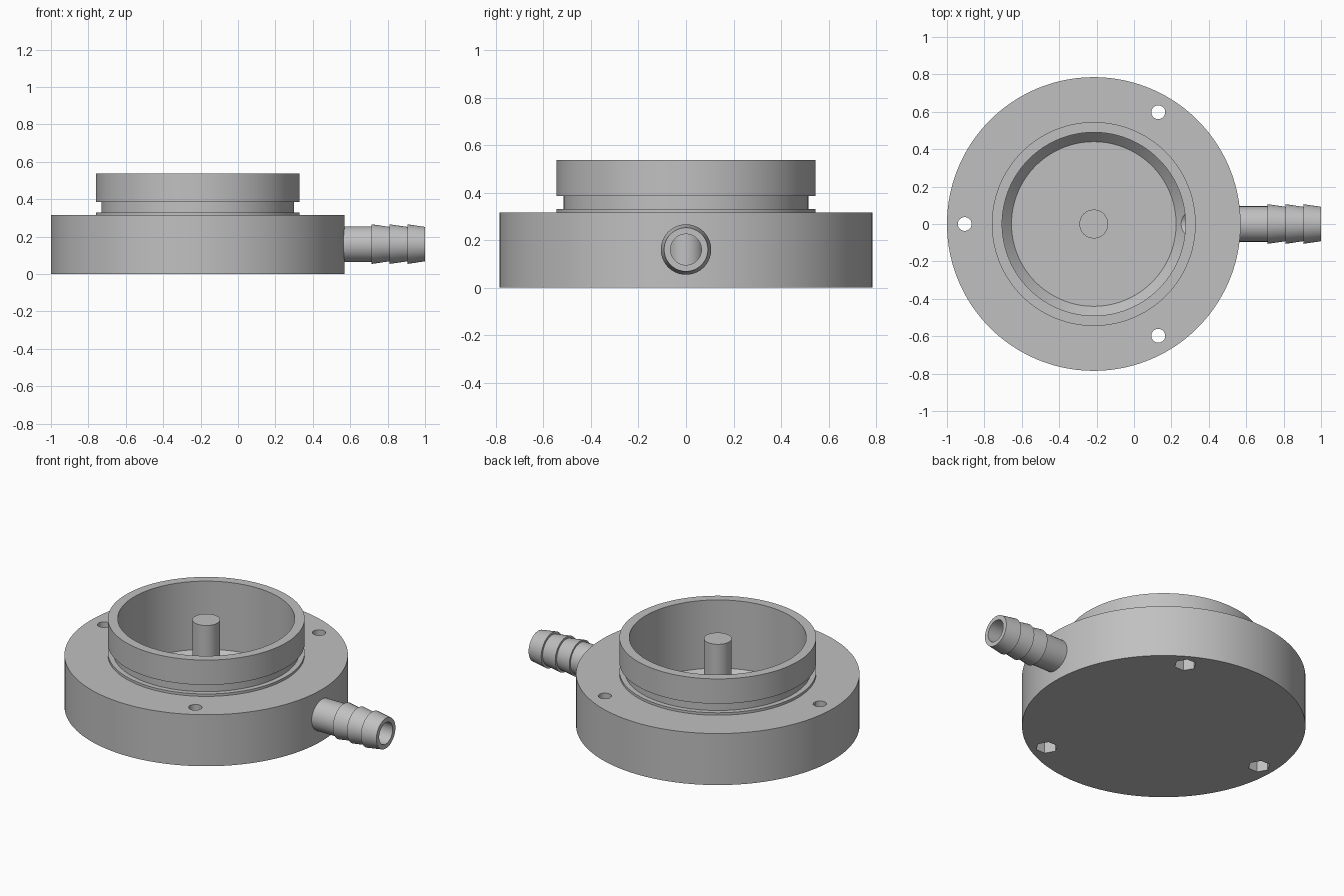
import bpy
import bmesh
from math import cos, sin, pi, radians
from mathutils import Matrix

if "Cube" in bpy.data.objects:
    bpy.data.objects.remove(bpy.data.objects["Cube"], do_unlink=True)

CX = -0.215          # axis of the round body
BORE_Z = 0.16        # height of the hose connector axis

grey = bpy.data.materials.new("plain grey")
grey.use_nodes = True
colour = (0.53, 0.53, 0.53, 1)
grey.diffuse_color = colour
grey.node_tree.nodes["Principled BSDF"].inputs["Base Color"].default_value = colour


def lathe(name, profile, matrix, segments=128, closed=False, spin=0.0):
    """Turn (radius, height) points around the local z axis; radius 0 makes a pole."""
    bm = bmesh.new()
    rings = []
    for r, h in profile:
        count = 1 if r == 0 else segments
        rings.append([bm.verts.new((r * cos(spin + 2 * pi * i / segments),
                                    r * sin(spin + 2 * pi * i / segments), h))
                      for i in range(count)])
    pairs = list(zip(rings, rings[1:]))
    if closed:
        pairs.append((rings[-1], rings[0]))
    for a, b in pairs:
        for i in range(segments):
            j = (i + 1) % segments
            corners = [a[i % len(a)], a[j % len(a)], b[j % len(b)], b[i % len(b)]]
            bm.faces.new(list(dict.fromkeys(corners)))
    bmesh.ops.recalc_face_normals(bm, faces=bm.faces)
    bm.transform(matrix)
    mesh = bpy.data.meshes.new(name)
    bm.to_mesh(mesh)
    bm.free()
    mesh.materials.append(grey)
    obj = bpy.data.objects.new(name, mesh)
    bpy.context.collection.objects.link(obj)
    return obj


def rod(name, radius, low, high, matrix, segments=48):
    return lathe(name, [(0, low), (radius, low), (radius, high), (0, high)], matrix, segments)


def activate(obj):
    bpy.ops.object.select_all(action="DESELECT")
    obj.select_set(True)
    bpy.context.view_layer.objects.active = obj


def cut(target, cutter):
    mod = target.modifiers.new("cut", "BOOLEAN")
    mod.operation = "DIFFERENCE"
    mod.solver = "EXACT"
    mod.object = cutter
    activate(target)
    bpy.ops.object.modifier_apply(modifier=mod.name)
    bpy.data.objects.remove(cutter, do_unlink=True)


centre = Matrix.Translation((CX, 0, 0))
sideways = Matrix.Translation((0, 0, BORE_Z)) @ Matrix.Rotation(radians(90), 4, "Y")

# Flanged cup: base disc, grooved collar, open bowl with chamfered floor
body = lathe("flanged_cup", [
    (0, 0), (0.785, 0), (0.785, 0.315), (0.545, 0.315), (0.545, 0.33),
    (0.515, 0.33), (0.515, 0.385), (0.545, 0.385), (0.545, 0.537),
    (0.49, 0.537), (0.49, 0.12), (0.44, 0.065), (0, 0.065)], centre, 160)

# Three screw holes with hexagonal nut pockets underneath
for angle in (60, 180, 300):
    a = radians(angle)
    spot = Matrix.Translation((CX + 0.69 * cos(a), 0.69 * sin(a), 0))
    cut(body, rod("screw_hole", 0.037, -0.1, 0.5, spot, 32))
    cut(body, rod("nut_pocket", 0.062, -0.1, 0.1, spot, 6))

# Passage from the bowl to the hose connector
cut(body, rod("passage", 0.065, 0.1, 0.7, sideways))

# Centre post
post = rod("centre_post", 0.077, 0.06, 0.53, centre, 64)

# Barbed hose connector
profile = [(0.065, 0.55), (0.095, 0.55), (0.095, 0.715)]
for start in (0.715, 0.81, 0.905):
    profile += [(0.106, start), (0.092, start + 0.095)]
profile.append((0.065, 1.0))
connector = lathe("hose_connector", profile, sideways, 64, closed=True)

for obj in (body, post, connector):
    activate(obj)
    bpy.ops.object.shade_smooth_by_angle(angle=radians(30))
